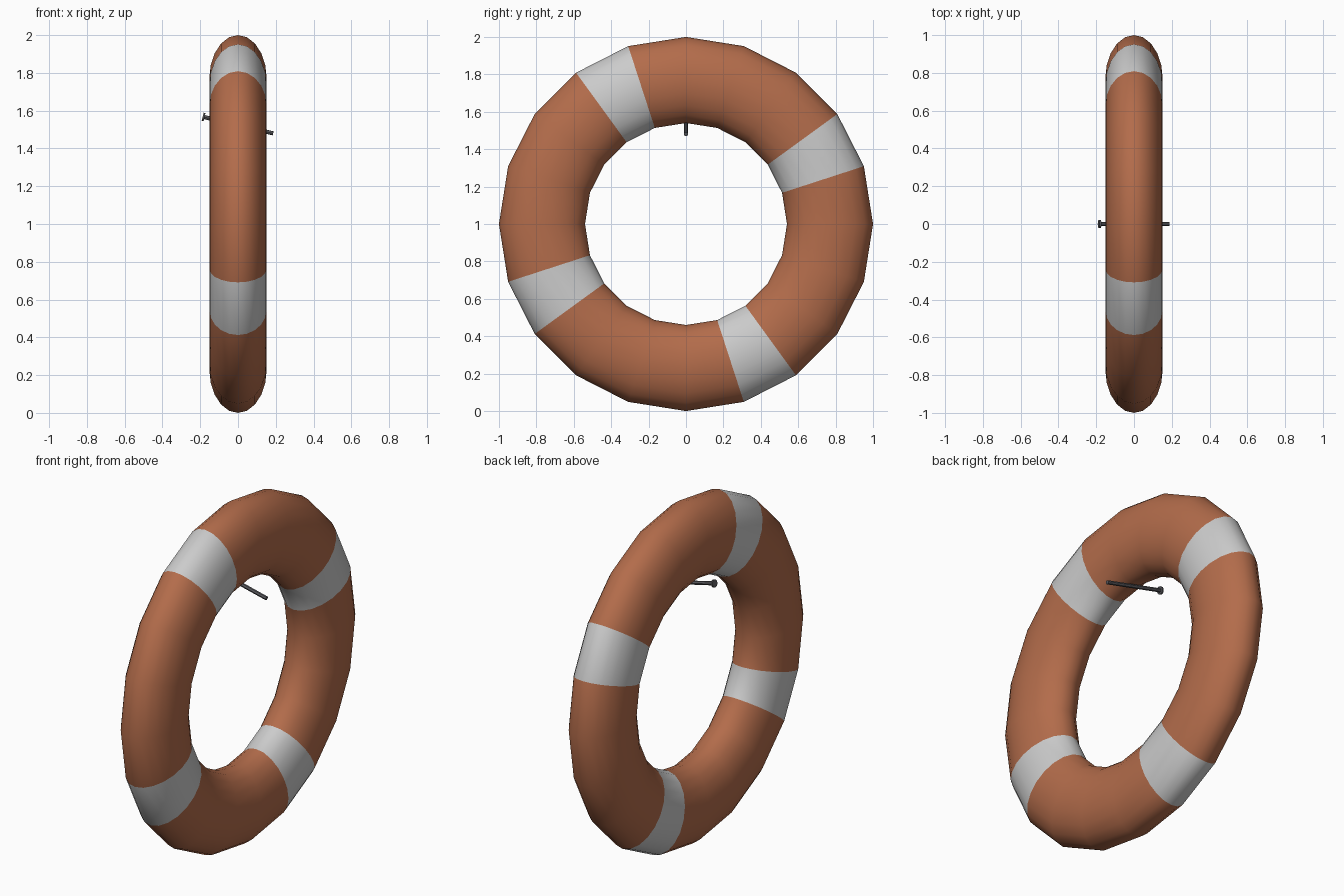
import bpy, bmesh
from math import cos, sin, tau
from mathutils import Vector

if "Cube" in bpy.data.objects:
    bpy.data.objects.remove(bpy.data.objects["Cube"])


def material(name, rgb):
    m = bpy.data.materials.new(name)
    m.diffuse_color = (*rgb, 1)
    m.use_nodes = True
    m.node_tree.nodes["Principled BSDF"].inputs["Base Color"].default_value = m.diffuse_color
    return m


def add_object(name, bm, mats):
    bmesh.ops.recalc_face_normals(bm, faces=bm.faces[:])
    me = bpy.data.meshes.new(name)
    bm.to_mesh(me)
    bm.free()
    for m in mats:
        me.materials.append(m)
    ob = bpy.data.objects.new(name, me)
    bpy.context.collection.objects.link(ob)
    return ob


orange = material("ring_orange", (0.45, 0.15, 0.07))
band = material("band_grey", (0.8, 0.8, 0.8))
metal = material("nail_metal", (0.1, 0.1, 0.11))

# Float ring: oval section swept around the x axis, every fifth segment a pale band
SEGS, SIDES = 20, 20
MAJOR, R_RADIAL, R_WIDTH = 0.77, 0.23, 0.152
bm = bmesh.new()
loops = []
for i in range(SEGS):
    a = tau * i / SEGS
    loop = []
    for j in range(SIDES):
        b = tau * j / SIDES
        r = MAJOR + R_RADIAL * cos(b)
        loop.append(bm.verts.new((R_WIDTH * sin(b), r * cos(a), 1 + r * sin(a))))
    loops.append(loop)
for i in range(SEGS):
    p, q = loops[i], loops[(i + 1) % SEGS]
    for j in range(SIDES):
        k = (j + 1) % SIDES
        f = bm.faces.new((p[j], q[j], q[k], p[k]))
        f.smooth = True
        f.material_index = 1 if i % 5 == 1 else 0
add_object("float_ring", bm, [orange, band])


# Hanging nail: tilted shaft with a flat head on the -x end
def rod(bm, start, end, radius, sides=12):
    d = end - start
    res = bmesh.ops.create_cone(bm, cap_ends=True, segments=sides,
                                radius1=radius, radius2=radius, depth=d.length)
    bmesh.ops.rotate(bm, verts=res["verts"],
                     matrix=d.to_track_quat('Z', 'Y').to_matrix())
    bmesh.ops.translate(bm, verts=res["verts"], vec=(start + end) / 2)


head, tip = Vector((-0.187, 0, 1.568)), Vector((0.186, 0, 1.48))
bm = bmesh.new()
rod(bm, head, tip, 0.011)
rod(bm, head, head + (tip - head).normalized() * 0.01, 0.022)
nail = add_object("hanging_nail", bm, [metal])
bpy.context.view_layer.objects.active = nail
nail.select_set(True)
bpy.ops.object.shade_smooth_by_angle()
